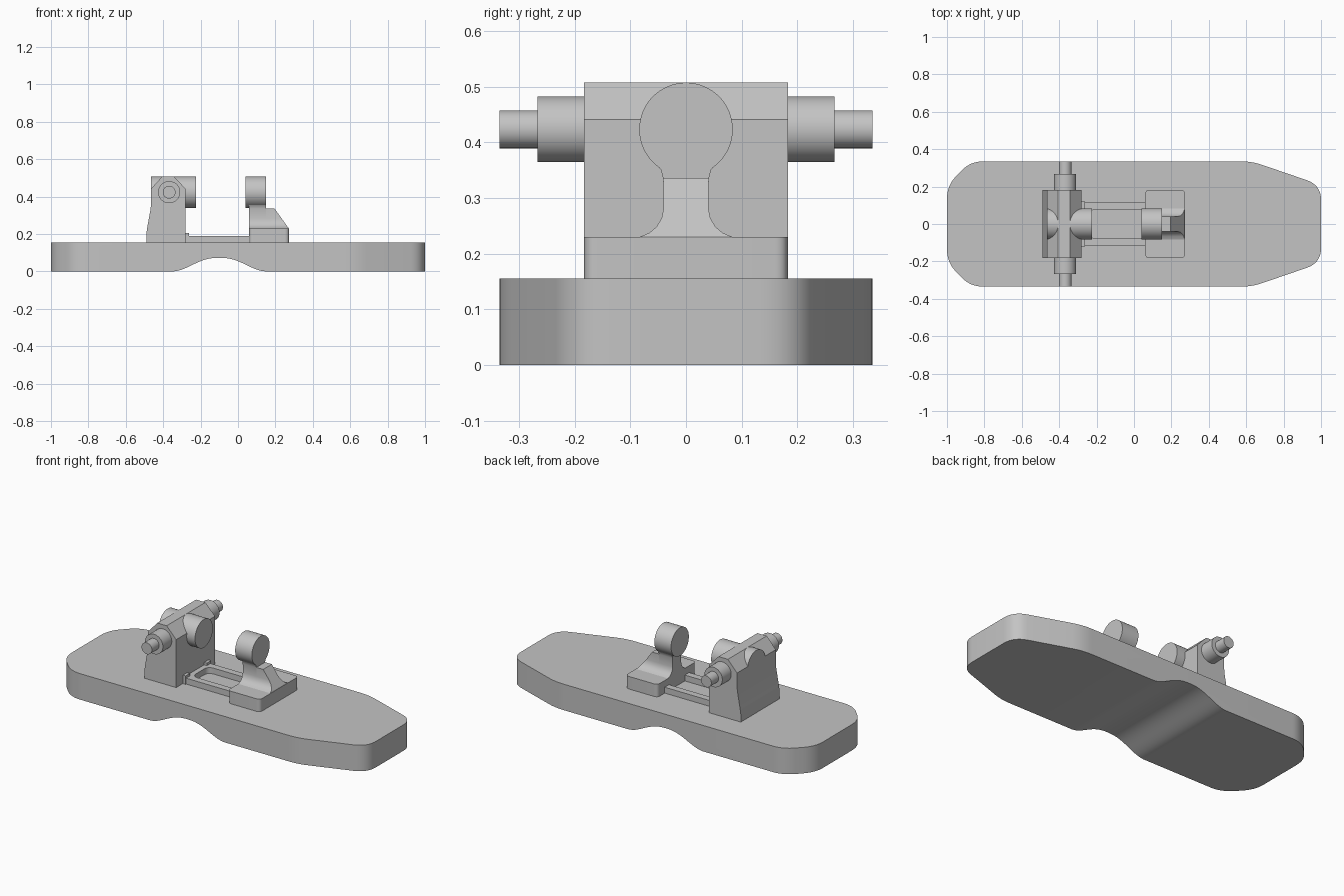
import bpy, bmesh, math
from mathutils import Vector

cube = bpy.data.objects.get("Cube")
if cube:
    bpy.data.objects.remove(cube, do_unlink=True)

GREY = (0.55, 0.55, 0.55, 1)
mat = bpy.data.materials.new("plain grey")
mat.use_nodes = True
mat.diffuse_color = GREY
mat.node_tree.nodes["Principled BSDF"].inputs["Base Color"].default_value = GREY


def finish(name, bm):
    bmesh.ops.recalc_face_normals(bm, faces=bm.faces)
    mesh = bpy.data.meshes.new(name)
    bm.to_mesh(mesh)
    bm.free()
    mesh.materials.append(mat)
    obj = bpy.data.objects.new(name, mesh)
    bpy.context.collection.objects.link(obj)
    smooth(obj)
    return obj


def smooth(obj):
    bpy.ops.object.select_all(action='DESELECT')
    obj.select_set(True)
    bpy.context.view_layer.objects.active = obj
    bpy.ops.object.shade_smooth_by_angle(angle=math.radians(30))


def prism(name, points, axis, lo, hi, cut=None):
    """Extrude a 2D profile along an axis, optionally trimmed by a plane."""
    def place(a, b):
        return {'X': (lo, a, b), 'Y': (a, lo, b), 'Z': (a, b, lo)}[axis]
    bm = bmesh.new()
    face = bm.faces.new([bm.verts.new(place(*p)) for p in points])
    ext = bmesh.ops.extrude_face_region(bm, geom=[face])
    step = Vector([hi - lo if axis == k else 0 for k in 'XYZ'])
    bmesh.ops.translate(bm, vec=step, verts=[
        v for v in ext['geom'] if isinstance(v, bmesh.types.BMVert)])
    if cut:
        bmesh.ops.bisect_plane(bm, geom=bm.verts[:] + bm.edges[:] + bm.faces[:],
                               plane_co=cut[0], plane_no=cut[1], clear_outer=True)
        bmesh.ops.holes_fill(bm, edges=[e for e in bm.edges if e.is_boundary])
    return finish(name, bm)


def rounded(corners, steps=8):
    """Round each (x, y, distance) corner of a closed outline."""
    out = []
    for i, (x, y, d) in enumerate(corners):
        p = Vector((x, y))
        before = Vector(corners[i - 1][:2]) - p
        after = Vector(corners[(i + 1) % len(corners)][:2]) - p
        if d == 0:
            out.append((x, y))
            continue
        a, b = p + before.normalized() * d, p + after.normalized() * d
        for k in range(steps + 1):
            t = k / steps
            out.append(tuple(a * (1 - t) ** 2 + p * 2 * t * (1 - t) + b * t * t))
    return out


def mirrored(half):
    """Complete an outline across its first coordinate axis of symmetry."""
    return half + [(-a, b) for a, b in reversed(half)]


def rod(name, axis, r, lo, hi, a, b):
    pts = [(a + r * math.cos(math.tau * i / 64), b + r * math.sin(math.tau * i / 64))
           for i in range(64)]
    return prism(name, pts, axis, lo, hi)


def subtract(obj, cutter):
    mod = obj.modifiers.new("cut", 'BOOLEAN')
    mod.operation, mod.solver, mod.object = 'DIFFERENCE', 'EXACT', cutter
    bpy.context.view_layer.objects.active = obj
    bpy.ops.object.modifier_apply(modifier=mod.name)
    bpy.data.objects.remove(cutter, do_unlink=True)
    smooth(obj)


AXIS_Z = 0.423   # height of the spindle line
DECK = 0.155     # top of the base board

# Base board with tapered ends and an arched underside
lower = [(-1, -0.205, 0.07), (-0.875, -0.335, 0.07), (0.63, -0.335, 0.06), (1, -0.208, 0.08)]
upper = [(x, -y, d) for x, y, d in reversed(lower)]
base = prism("base_board", rounded(lower + upper), 'Z', 0, DECK)
arch = [(0.15, -0.1), (-0.35, -0.1)]
for i in range(33):
    u = i / 16 - 1
    rise = 0.5 + 0.5 * math.cos(math.pi * abs(u) ** 1.2)
    arch.append((-0.1 + 0.25 * u, 0.0725 * rise - (0.0005 if abs(u) == 1 else 0)))
subtract(base, prism("arch_cutter", arch, 'Y', -0.5, 0.5))

# Fixed block with curved back and sloping shoulders
block = [(-0.28, DECK), (-0.28, 0.441), (-0.343, 0.507), (-0.405, 0.507),
         (-0.465, 0.441), (-0.465, 0.36), (-0.468, 0.33), (-0.486, 0.23),
         (-0.49, 0.20), (-0.49, DECK)]
prism("fixed_block", block, 'Y', -0.183, 0.183)
rod("fixed_jaw", 'X', 0.084, -0.465, -0.225, 0, AXIS_Z)

# Stepped pins on both sides of the fixed block
for side, s in (("left", 1), ("right", -1)):
    rod(side + "_pin_collar", 'Y', 0.059, s * 0.17, s * 0.267, -0.368, AXIS_Z)
    rod(side + "_pin_tip", 'Y', 0.034, s * 0.25, s * 0.335, -0.368, AXIS_Z)
    step = [(-0.285, s * 0.08), (-0.262, s * 0.08), (-0.262, s * 0.12), (-0.285, s * 0.12)]
    prism(side + "_rail_stop", step, 'Z', DECK, 0.205)

# Slide bed with a long round-cornered slot
bed = prism("slide_bed", [(-0.285, -0.115), (0.07, -0.115), (0.07, 0.115), (-0.285, 0.115)],
            'Z', DECK, 0.19)
slot = rounded([(-0.25, -0.075, 0.04), (0.1, -0.075, 0), (0.1, 0.075, 0), (-0.25, 0.075, 0.04)])
subtract(bed, prism("slot_cutter", slot, 'Z', DECK - 0.02, 0.25))

# Sliding jaw foot
foot = rounded([(0.06, -0.183, 0.025), (0.273, -0.183, 0.025),
                (0.273, 0.183, 0.025), (0.06, 0.183, 0.025)])
prism("sliding_foot", foot, 'Z', DECK, 0.23)

# Flared neck carrying the sliding jaw, with a sloped brace behind it
flare = [(0.083, 0.23), (0.066, 0.237), (0.053, 0.248), (0.044, 0.263), (0.04, 0.282)]
top = [(0.041, 0.335), (0.045, 0.35), (0.054, 0.362), (0.068, 0.378), (0.07, 0.41)]
prism("sliding_neck", mirrored(flare + top), 'X', 0.06, 0.15)
prism("neck_brace", mirrored(flare + [(0.041, 0.336)]), 'X', 0.15, 0.273,
      cut=((0.195, 0, 0.336), (0.106, 0, 0.076)))
rod("sliding_jaw", 'X', 0.084, 0.04, 0.15, 0, AXIS_Z)
